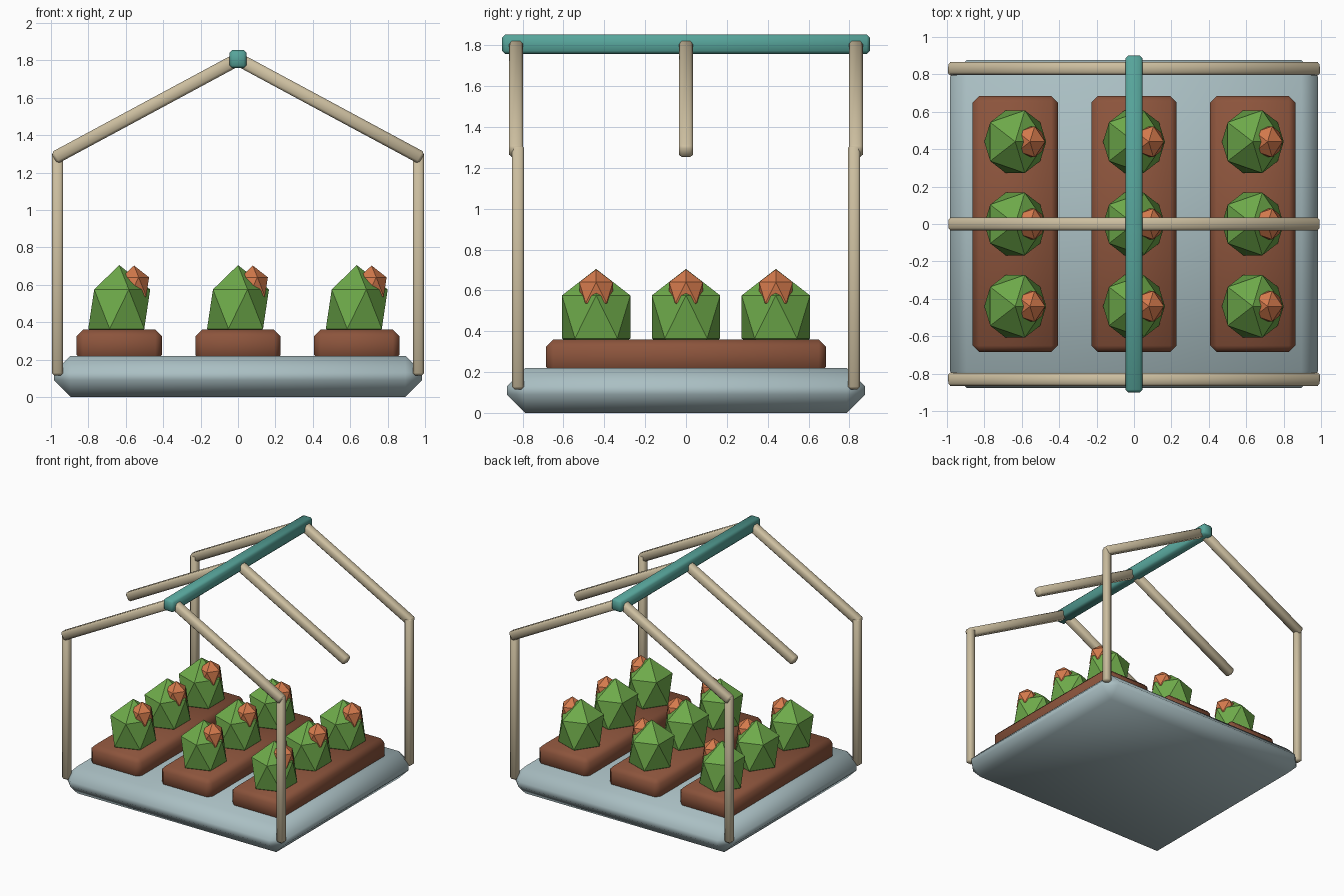
import bpy, math
from mathutils import Vector

if "Cube" in bpy.data.objects:
    bpy.data.objects.remove(bpy.data.objects["Cube"])


def material(name, hex_rgb):
    lin = []
    for i in (0, 2, 4):
        c = int(hex_rgb[i:i + 2], 16) / 255
        lin.append(c / 12.92 if c <= 0.04045 else ((c + 0.055) / 1.055) ** 2.4)
    m = bpy.data.materials.new(name)
    m.diffuse_color = (*lin, 1)
    m.use_nodes = True
    m.node_tree.nodes["Principled BSDF"].inputs["Base Color"].default_value = m.diffuse_color
    return m


STONE = material("pale blue grey", "AABFC3")
SOIL = material("soil brown", "8C543C")
LEAF = material("leaf green", "6EAA4A")
BLOOM = material("blossom orange", "D47A4C")
TEAL = material("teal", "57A59B")
WOOD = material("pale wood", "CDBFA0")


def box(name, loc, size, bevel, mat, tilt=0.0):
    """Chamfered box with softly shaded edges, tilted about y."""
    bpy.ops.mesh.primitive_cube_add(size=1, location=loc)
    ob = bpy.context.object
    ob.name = name
    ob.scale = size
    bpy.ops.object.transform_apply(location=False, rotation=False, scale=True)
    mod = ob.modifiers.new("chamfer", "BEVEL")
    mod.width, mod.segments = bevel, 1
    bpy.ops.object.modifier_apply(modifier=mod.name)
    bpy.ops.object.shade_smooth_by_angle(angle=math.radians(60))
    ob.rotation_euler.y = tilt
    ob.data.materials.append(mat)
    return ob


def gem(name, loc, radii, mat):
    """Flat-faced icosahedron."""
    bpy.ops.mesh.primitive_ico_sphere_add(subdivisions=1, radius=1, location=loc)
    ob = bpy.context.object
    ob.name = name
    ob.scale = radii
    ob.data.materials.append(mat)
    return ob


# Base tray
box("base_tray", (0, 0, 0.11), (1.97, 1.754, 0.22), 0.09, STONE)

# Planting beds, each with three plants and blossoms
for bed_x in (-0.635, 0, 0.635):
    box("planting_bed", (bed_x, 0, 0.275), (0.456, 1.37, 0.17), 0.035, SOIL)
    for y in (-0.44, 0, 0.44):
        gem("plant", (bed_x, y, 0.47), (0.185, 0.197, 0.235), LEAF)
        gem("blossom", (bed_x + 0.079, y, 0.589), (0.09, 0.097, 0.114), BLOOM)

# Corner posts
for x in (-0.965, 0.965):
    for y in (-0.823, 0.823):
        box("corner_post", (x, y, 0.713), (0.06, 0.06, 1.195), 0.013, WOOD)

# Roof rafters, three mirrored pairs
for side in (-1, 1):
    eave = Vector((side * 0.983, 0, 1.277))
    peak = Vector((0, 0, 1.806))
    span = peak - eave
    tilt = -math.atan2(span.z, span.x * -side) * -side
    for y in (-0.832, 0, 0.832):
        mid = (eave + peak) / 2
        box("rafter", (mid.x, y, mid.z), (span.length, 0.07, 0.07), 0.014, WOOD,
            tilt)

# Ridge beam
box("ridge_beam", (0, 0, 1.806), (0.092, 1.8, 0.096), 0.015, TEAL)
